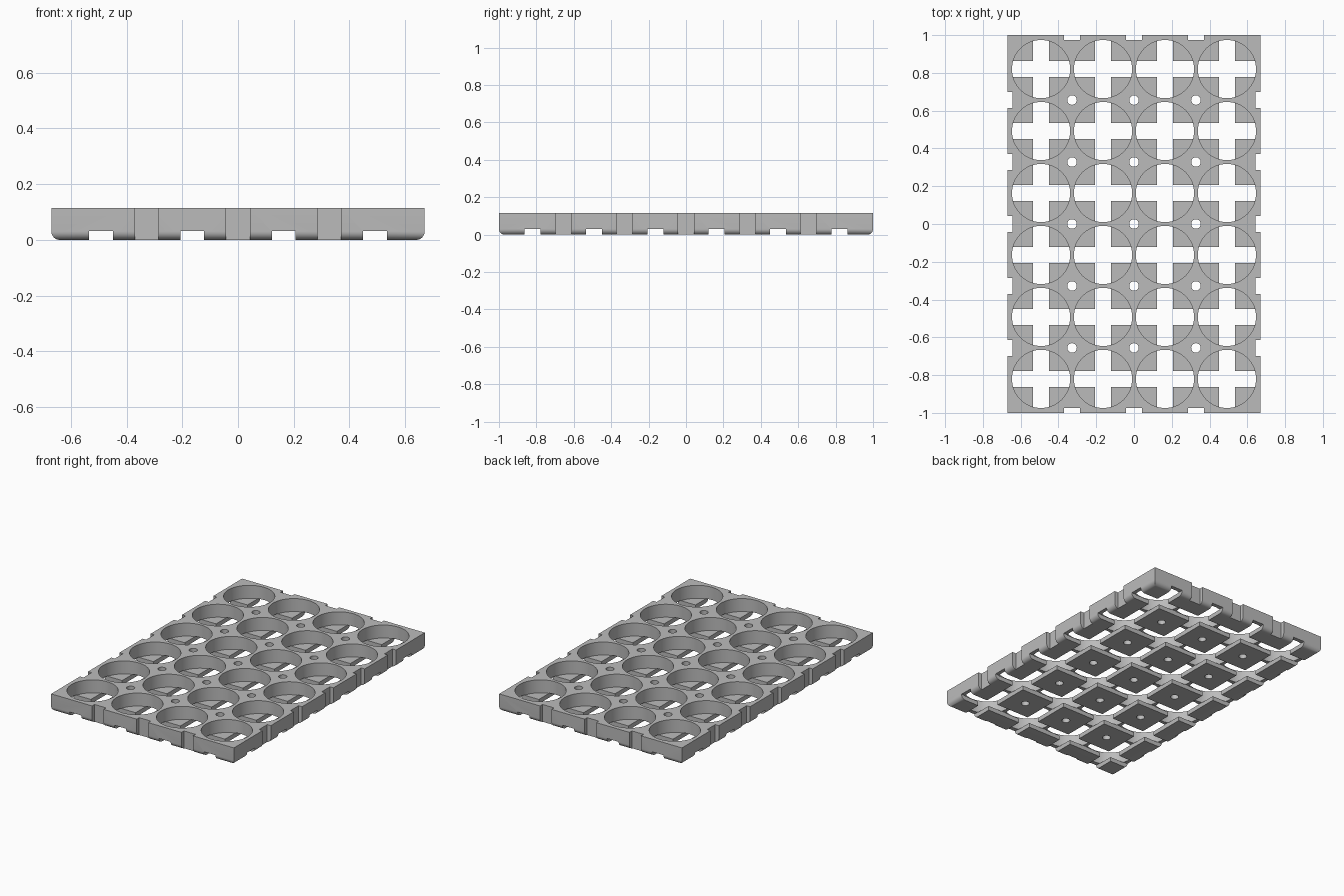
import bpy, bmesh
from mathutils import Matrix, Vector

if "Cube" in bpy.data.objects:
    bpy.data.objects.remove(bpy.data.objects["Cube"], do_unlink=True)

COLS, ROWS, PITCH = 4, 6, 0.328
W, L, H = 1.34, 2.0, 0.115
FILLET = 0.03
CUP_R, PIN_R = 0.154, 0.025
FLOOR, CHANNEL_TOP = 0.029, 0.031
SLOT = 0.085          # width of channels and edge notches
NOTCH = 0.026         # depth of edge notches

grey = bpy.data.materials.new("plain_grey")
grey.use_nodes = True
grey.diffuse_color = (0.5, 0.5, 0.5, 1)
grey.node_tree.nodes["Principled BSDF"].inputs["Base Color"].default_value = (0.5, 0.5, 0.5, 1)


def centres(n):
    return [(i - (n - 1) / 2) * PITCH for i in range(n)]


def box(bm, centre, size):
    m = Matrix.Translation(centre) @ Matrix.Diagonal((*size, 1))
    return bmesh.ops.create_cube(bm, size=1, matrix=m)["verts"]


def cylinder(bm, x, y, r, z0, z1, sides):
    bmesh.ops.create_cone(bm, cap_ends=True, segments=sides, radius1=r, radius2=r,
                          depth=z1 - z0, matrix=Matrix.Translation((x, y, (z0 + z1) / 2)))


def to_object(bm, name):
    mesh = bpy.data.meshes.new(name)
    bm.to_mesh(mesh)
    bm.free()
    mesh.materials.append(grey)
    ob = bpy.data.objects.new(name, mesh)
    bpy.context.collection.objects.link(ob)
    return ob


# slab with rounded lower edges
bm = bmesh.new()
box(bm, (0, 0, H / 2), (W, L, H))
low = [e for e in bm.edges if all(v.co.z < 0.001 for v in e.verts)]
bmesh.ops.bevel(bm, geom=low, offset=FILLET, segments=8, profile=0.5, affect='EDGES')
tray = to_object(bm, "cup_tray")

cutters = []

# round cups and the pin holes between them
bm = bmesh.new()
for x in centres(COLS):
    for y in centres(ROWS):
        cylinder(bm, x, y, CUP_R, FLOOR, H + 0.1, 64)
for x in centres(COLS - 1):
    for y in centres(ROWS - 1):
        cylinder(bm, x, y, PIN_R, -0.1, H + 0.1, 32)
cutters.append(to_object(bm, "hole_cutter"))

# channels under the tray, lengthwise then crosswise
bm = bmesh.new()
for x in centres(COLS):
    box(bm, (x, 0, CHANNEL_TOP - 0.1), (SLOT, L + 1, 0.2))
cutters.append(to_object(bm, "long_channel_cutter"))
bm = bmesh.new()
for y in centres(ROWS):
    box(bm, (0, y, CHANNEL_TOP - 0.1), (W + 1, SLOT, 0.2))
cutters.append(to_object(bm, "cross_channel_cutter"))

# vertical notches around the rim
bm = bmesh.new()
for s in (-1, 1):
    for x in centres(COLS - 1):
        box(bm, (x, s * L / 2, H / 2), (SLOT, 2 * NOTCH, 1))
    for y in centres(ROWS - 1):
        box(bm, (s * W / 2, y, H / 2), (2 * NOTCH, SLOT, 1))
cutters.append(to_object(bm, "notch_cutter"))

# cut the tray
bpy.ops.object.select_all(action='DESELECT')
bpy.context.view_layer.objects.active = tray
tray.select_set(True)
for c in cutters:
    c.hide_render = True
    mod = tray.modifiers.new(c.name, 'BOOLEAN')
    mod.operation = 'DIFFERENCE'
    mod.solver = 'EXACT'
    mod.object = c
    bpy.ops.object.modifier_apply(modifier=mod.name)
    bpy.data.objects.remove(c, do_unlink=True)

bpy.ops.object.shade_smooth_by_angle(angle=0.5)
